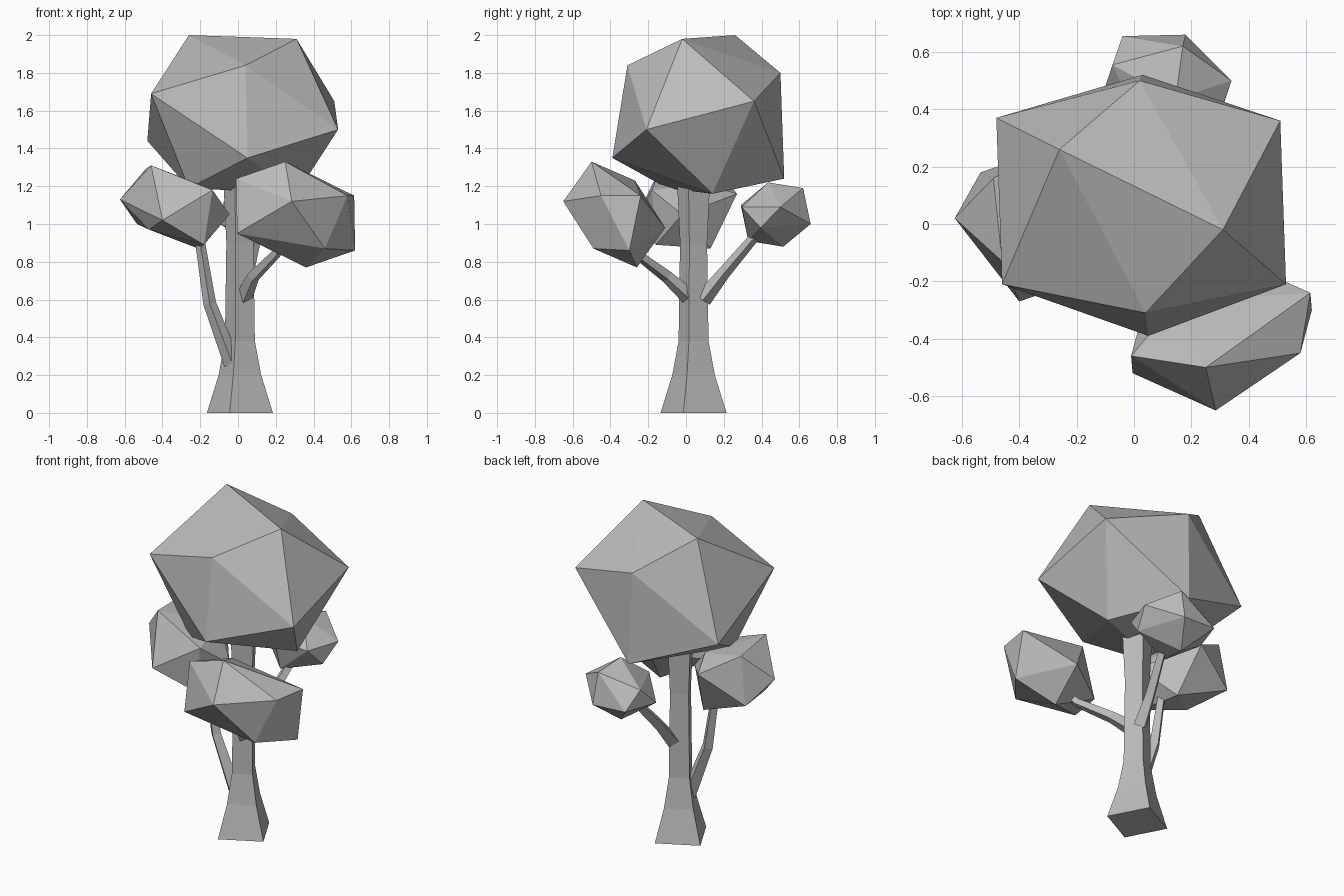
import bpy
import bmesh
from math import cos, sin, pi
from mathutils import Vector

cube = bpy.data.objects.get("Cube")
if cube:
    bpy.data.objects.remove(cube, do_unlink=True)


def make_material(name, colour):
    material = bpy.data.materials.new(name)
    material.use_nodes = True
    material.diffuse_color = colour
    shader = next(n for n in material.node_tree.nodes if n.type == 'BSDF_PRINCIPLED')
    shader.inputs["Base Color"].default_value = colour
    return material


grey = make_material("plain grey", (0.5, 0.5, 0.5, 1))


def finish(name, bm):
    """Turn a bmesh into a flat-shaded grey object."""
    bmesh.ops.recalc_face_normals(bm, faces=bm.faces)
    mesh = bpy.data.meshes.new(name)
    bm.to_mesh(mesh)
    bm.free()
    mesh.materials.append(grey)
    part = bpy.data.objects.new(name, mesh)
    bpy.context.scene.collection.objects.link(part)
    return part


def limb(name, path, radii, turn=0.0, sides=4):
    """Tapered square tube that follows a path."""
    bm = bmesh.new()
    points = [Vector(p) for p in path]
    rings = []
    for i, (point, radius) in enumerate(zip(points, radii)):
        before, after = points[max(i - 1, 0)], points[min(i + 1, len(points) - 1)]
        aim = Vector((0, 0, 1)).rotation_difference(after - before)
        ring = []
        for k in range(sides):
            angle = turn + 2 * pi * k / sides
            offset = Vector((cos(angle), sin(angle), 0)) * radius
            ring.append(bm.verts.new(point + aim @ offset))
        rings.append(ring)
    for low, high in zip(rings, rings[1:]):
        for k in range(sides):
            n = (k + 1) % sides
            bm.faces.new((low[k], low[n], high[n], high[k]))
    bm.faces.new(rings[0][::-1])
    bm.faces.new(rings[-1])
    return finish(name, bm)


def foliage(name, tips, centre=None):
    """Faceted leaf mass around its tips; a centre mirrors the tips through it."""
    points = [Vector(t) for t in tips]
    if centre:
        middle = Vector(centre)
        points = [middle + s * p for p in points for s in (1, -1)]
    bm = bmesh.new()
    for p in points:
        bm.verts.new(p)
    hull = bmesh.ops.convex_hull(bm, input=bm.verts)
    spare = [v for v in hull["geom_interior"] if isinstance(v, bmesh.types.BMVert)]
    bmesh.ops.delete(bm, geom=spare, context='VERTS')
    return finish(name, bm)


# Trunk: flared foot, slim waist, slightly wider top
heights = (0, 0.2, 0.38, 0.9, 1.2)
limb("trunk", [(0.01, 0.04, z) for z in heights],
     (0.183, 0.118, 0.083, 0.075, 0.09), turn=-0.3)

# Branches, each ending inside its leaf mass
taper = (0.045, 0.034, 0.026, 0.024)
limb("right_branch", [(-0.03, 0.01, 0.26), (-0.15, 0, 0.58),
                      (-0.2, 0, 0.9), (-0.23, 0, 1.05)], taper)
limb("front_branch", [(0.03, 0.02, 0.61), (0.08, -0.1, 0.72),
                      (0.2, -0.26, 0.84), (0.27, -0.34, 0.95)], taper)
limb("back_branch", [(0.03, 0.09, 0.6), (0.05, 0.2, 0.74),
                     (0.1, 0.37, 0.94), (0.11, 0.43, 1.02)], taper)

# Large crown
foliage("crown", [
    (-0.26, 0.26, 2), (0.31, -0.02, 1.98),
    (0.04, -0.31, 1.84), (0.02, 0.5, 1.8),
    (-0.46, -0.21, 1.69), (0.51, 0.36, 1.65),
    (0.53, -0.21, 1.5), (-0.48, 0.37, 1.44),
    (0.05, -0.39, 1.35), (0.03, 0.52, 1.24),
    (-0.26, -0.1, 1.19), (0.31, 0.14, 1.16)])

# Small leaf masses
foliage("front_foliage", [
    (-0.02, -0.27, 0.07), (-0.055, -0.12, 0.28), (-0.315, -0.08, 0.19),
    (-0.31, -0.14, -0.1), (0.155, -0.11, -0.18), (0.275, -0.07, 0.1)],
    centre=(0.305, -0.38, 1.05))
foliage("right_foliage", [
    (-0.065, -0.27, -0.07), (-0.125, -0.13, 0.22), (-0.29, 0.02, 0.04),
    (-0.135, -0.1, -0.12), (0.155, -0.16, -0.2), (0.2, -0.18, 0.09)],
    centre=(-0.335, 0, 1.09))
foliage("back_foliage", [
    (0.225, 0.025, 0.04), (0.03, -0.04, 0.17), (0.055, 0.145, 0.14),
    (0.065, 0.185, -0.05), (-0.155, 0.18, -0.04), (0.19, -0.08, -0.07)],
    centre=(0.115, 0.475, 1.05))
